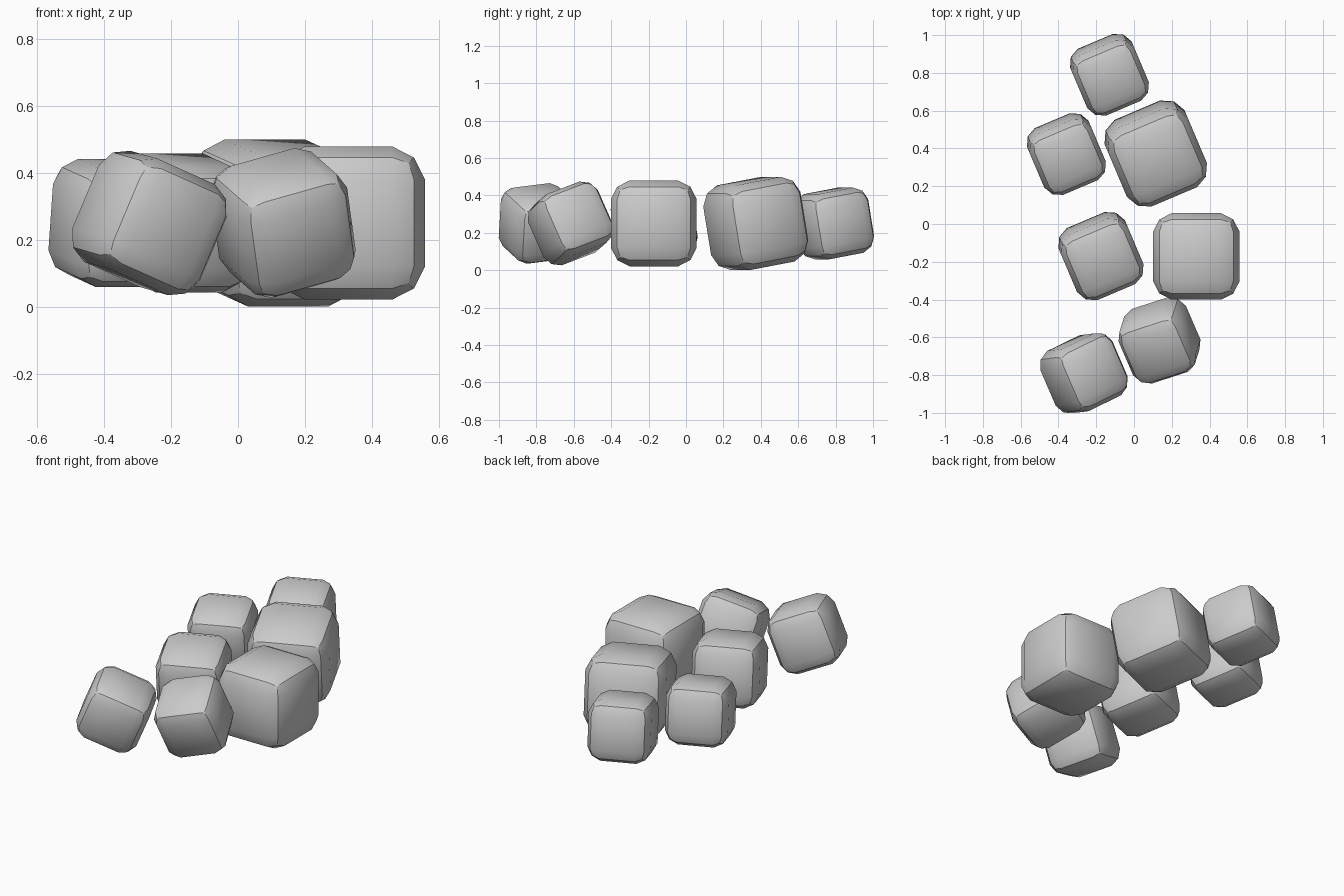
import bpy, bmesh, math

if "Cube" in bpy.data.objects:
    bpy.data.objects.remove(bpy.data.objects["Cube"])


def rounded_block(name, half, loc, rot):
    """Cube with bulging faces: a 3x3 grid per side, edges and corners pulled in."""
    bm = bmesh.new()
    bmesh.ops.create_cube(bm, size=2)
    bmesh.ops.subdivide_edges(bm, edges=bm.edges[:], cuts=2, use_grid_fill=True)
    for v in bm.verts:
        outer = [abs(c) > 0.9 for c in v.co]
        reach = {1: 1.0, 2: 0.855, 3: 0.785}[sum(outer)]
        for i in range(3):
            size = reach if outer[i] else 0.57
            v.co[i] = math.copysign(size * half, v.co[i])
    bmesh.ops.recalc_face_normals(bm, faces=bm.faces[:])
    mesh = bpy.data.meshes.new(name)
    bm.to_mesh(mesh)
    bm.free()
    ob = bpy.data.objects.new(name, mesh)
    bpy.context.collection.objects.link(ob)
    ob.location = loc
    ob.rotation_euler = [math.radians(a) for a in rot]
    bpy.ops.object.select_all(action='DESELECT')
    ob.select_set(True)
    bpy.context.view_layer.objects.active = ob
    bpy.ops.object.shade_smooth_by_angle(angle=math.radians(30))


LEAN = (10, 0, 23)   # shared tilt of the four rear blocks
Z = 0.25             # all blocks are centred at one height

# name, half size, x, y, rotation in degrees
blocks = [
    ("back_block", 0.177, -0.13, 0.79, LEAN),
    ("large_back_block", 0.23, 0.115, 0.373, LEAN),
    ("left_back_block", 0.177, -0.358, 0.37, LEAN),
    ("left_middle_block", 0.191, -0.175, -0.17, LEAN),
    ("large_straight_block", 0.229, 0.33, -0.172, (0, 0, 0)),
    ("front_right_block", 0.18, 0.135, -0.617, (20, -15, 18)),
    ("front_left_block", 0.18, -0.265, -0.79, (7, 22, 26)),
]
for name, half, x, y, rot in blocks:
    rounded_block(name, half, (x, y, Z), rot)
